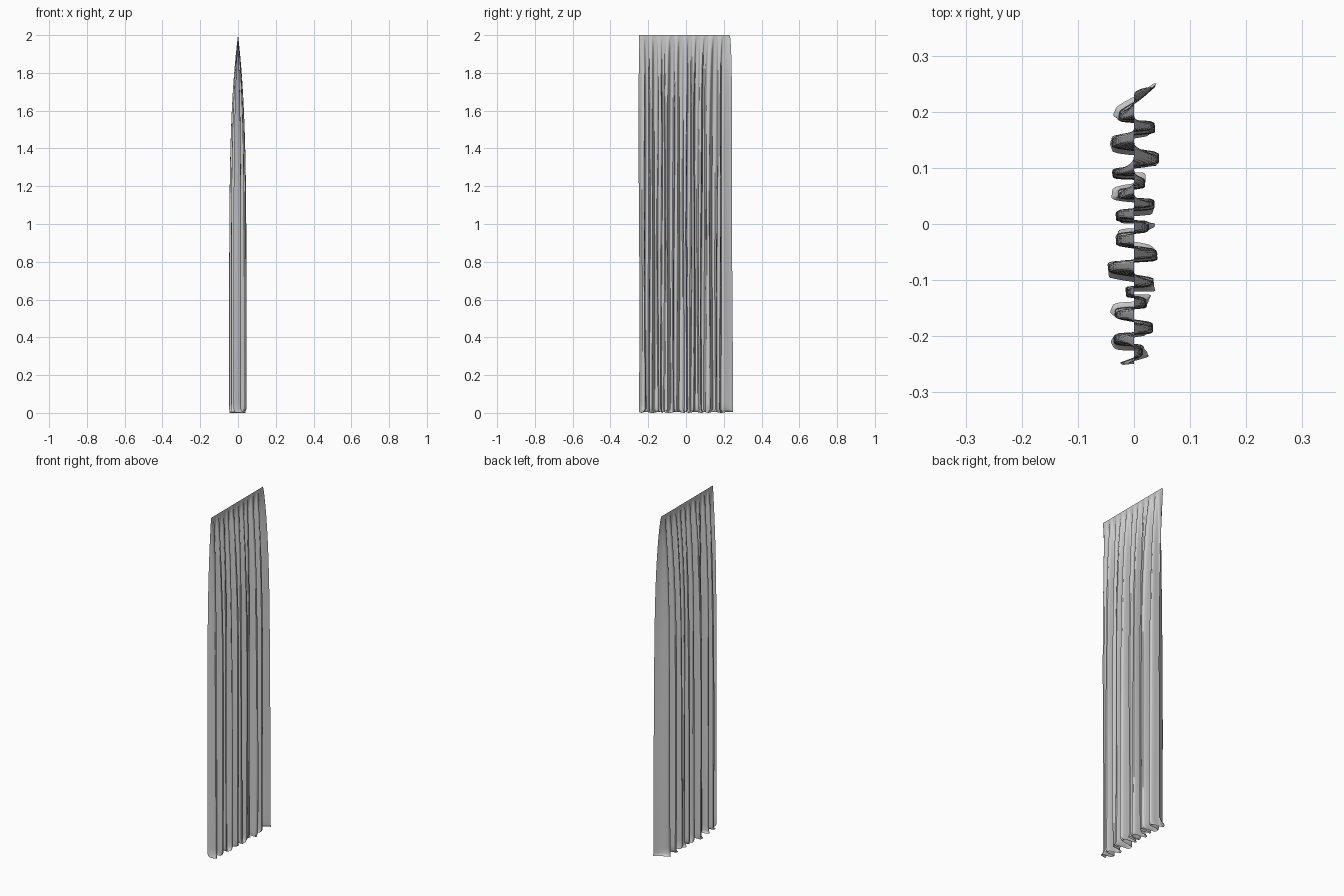
import bpy, math, random
from mathutils import Vector

if "Cube" in bpy.data.objects:
    bpy.data.objects.remove(bpy.data.objects["Cube"])

random.seed(4)

# Fold crests of the hanging cloth, seen from above: (x, y)
crests = [(0.015, -0.226), (-0.036, -0.205), (0.033, -0.185), (-0.034, -0.160),
          (0.022, -0.140), (-0.014, -0.121), (0.034, -0.104), (-0.046, -0.077),
          (0.041, -0.055), (-0.031, -0.028), (0.026, -0.005), (-0.032, 0.015),
          (0.036, 0.035), (-0.028, 0.053), (0.019, 0.073), (-0.038, 0.090),
          (0.044, 0.116), (-0.039, 0.147), (0.037, 0.172), (-0.027, 0.193)]

# Rounded fold path: each crest becomes a small three-point loop
path = [Vector((-0.024, -0.249))]
for i, (x, y) in enumerate(crests):
    gap = min(abs(y - crests[j][1]) for j in (i - 1, i + 1) if 0 <= j < len(crests))
    w = 0.42 * gap
    path += [Vector((x * 0.82, y - w)), Vector((x, y)), Vector((x * 0.82, y + w))]
path += [Vector((0.010, 0.222)), Vector((0.038, 0.246))]


def smooth_path(pts, steps):
    """Catmull-Rom curve through pts."""
    out = []
    for i in range(len(pts) - 1):
        a, b = pts[max(i - 1, 0)], pts[i]
        c, d = pts[i + 1], pts[min(i + 2, len(pts) - 1)]
        for s in range(steps):
            t = s / steps
            out.append(0.5 * (2 * b + (c - a) * t + (2 * a - 5 * b + 4 * c - d) * t * t
                              + (3 * b - a - 3 * c + d) * t ** 3))
    return out + [pts[-1]]


folds = smooth_path(path, 3)
n = len(folds)

# Rows from the flat heading down to the floor
heights = [2.0, 1.985, 1.965, 1.94, 1.91, 1.87, 1.82, 1.76, 1.69, 1.6, 1.5]
heights += [1.5 - 0.1 * i for i in range(1, 15)] + [0.05, 0.02]

verts = []
for z in heights:
    e = 0.0 if z > 1.99 else 1 - (z / 2) ** 5.4
    for i, p in enumerate(folds):
        y_flat = -0.25 + 0.48 * i / (n - 1)
        k = e ** 0.4 if e > 0 else 0
        drift = 0.0025 * math.sin(3 * z + i * 0.21) * e
        verts.append((p.x * e, y_flat + (p.y - y_flat) * k + drift, z))

# Hem resting on the floor, pushed sideways a little
phase = random.uniform(0, 6)
for reach, z in ((0.006, 0.007), (0.016, 0.0)):
    for i, p in enumerate(folds):
        a = i * 0.13 + phase
        x = max(-0.045, min(0.04, p.x + reach * 0.7 * math.sin(a)))
        y = max(-0.25, min(0.25, p.y + reach * 0.7 * math.cos(a)))
        verts.append((x, y, z + (0.003 * (1 + math.sin(a * 2.3)) if z == 0 else 0.004)))
low = min(v[2] for v in verts)
verts = [(x, y, z - low) if z < 0.015 else (x, y, z) for x, y, z in verts]

rows = len(verts) // n
faces = [(r * n + i, (r + 1) * n + i, (r + 1) * n + i + 1, r * n + i + 1)
         for r in range(rows - 1) for i in range(n - 1)]

mesh = bpy.data.meshes.new("curtain")
mesh.from_pydata(verts, [], faces)
mesh.update()
curtain = bpy.data.objects.new("curtain", mesh)
bpy.context.collection.objects.link(curtain)

# Soft cloth shading
bpy.context.view_layer.objects.active = curtain
curtain.select_set(True)
bpy.ops.object.shade_smooth_by_angle(angle=math.radians(50))
